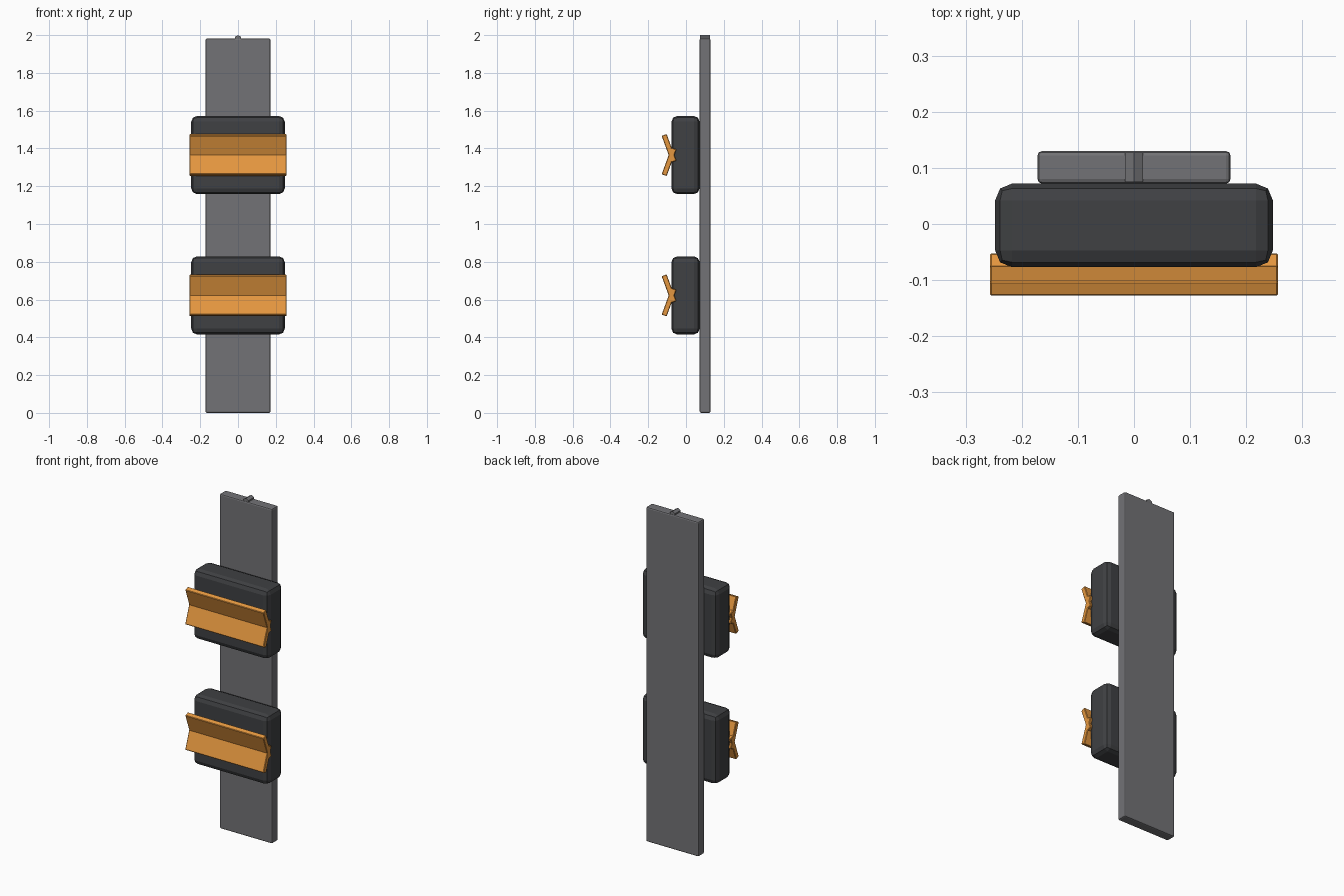
import bpy
from math import radians

if "Cube" in bpy.data.objects:
    bpy.data.objects.remove(bpy.data.objects["Cube"], do_unlink=True)


def material(name, colour):
    mat = bpy.data.materials.new(name)
    mat.use_nodes = True
    mat.diffuse_color = (*colour, 1)
    shader = next(n for n in mat.node_tree.nodes if n.type == "BSDF_PRINCIPLED")
    shader.inputs["Base Color"].default_value = (*colour, 1)
    return mat


def finish(obj, name, mat, bevel, segments):
    obj.name = name
    obj.data.materials.append(mat)
    if bevel:
        mod = obj.modifiers.new("Bevel", "BEVEL")
        mod.width = bevel
        mod.segments = segments
    return obj


def box(name, size, centre, mat, bevel, segments=1, tilt=0):
    bpy.ops.mesh.primitive_cube_add(size=1, location=centre)
    obj = bpy.context.object
    obj.scale = size
    bpy.ops.object.transform_apply(location=False, rotation=False, scale=True)
    obj.rotation_euler.x = radians(tilt)
    return finish(obj, name, mat, bevel, segments)


steel = material("grey_steel", (0.17, 0.17, 0.18))
rubber = material("dark_rubber", (0.05, 0.052, 0.056))
orange = material("orange_plastic", (0.78, 0.31, 0.05))

# Upright rail
box("rail", (0.344, 0.058, 1.982), (0, 0.101, 0.991), steel, 0.008, 2)

# Small six-sided pin lying across the rail's top edge
bpy.ops.mesh.primitive_cylinder_add(vertices=6, radius=0.019, depth=0.052,
                                    location=(0, 0.101, 1.981),
                                    rotation=(radians(90), 0, 0))
finish(bpy.context.object, "top_pin", steel, 0, 1)

# Two padded blocks, each with a pair of crossed plates forming a V-shaped cradle
for label, z in (("lower", 0.622), ("upper", 1.365)):
    box(f"{label}_block", (0.495, 0.149, 0.413), (0, -0.0025, z), rubber, 0.03, 2)
    for side, sign in (("top", 1), ("bottom", -1)):
        box(f"{label}_cradle_{side}_plate", (0.514, 0.028, 0.15),
            (0, -0.09, z + sign * 0.036), orange, 0.003, 1, tilt=sign * 20)
